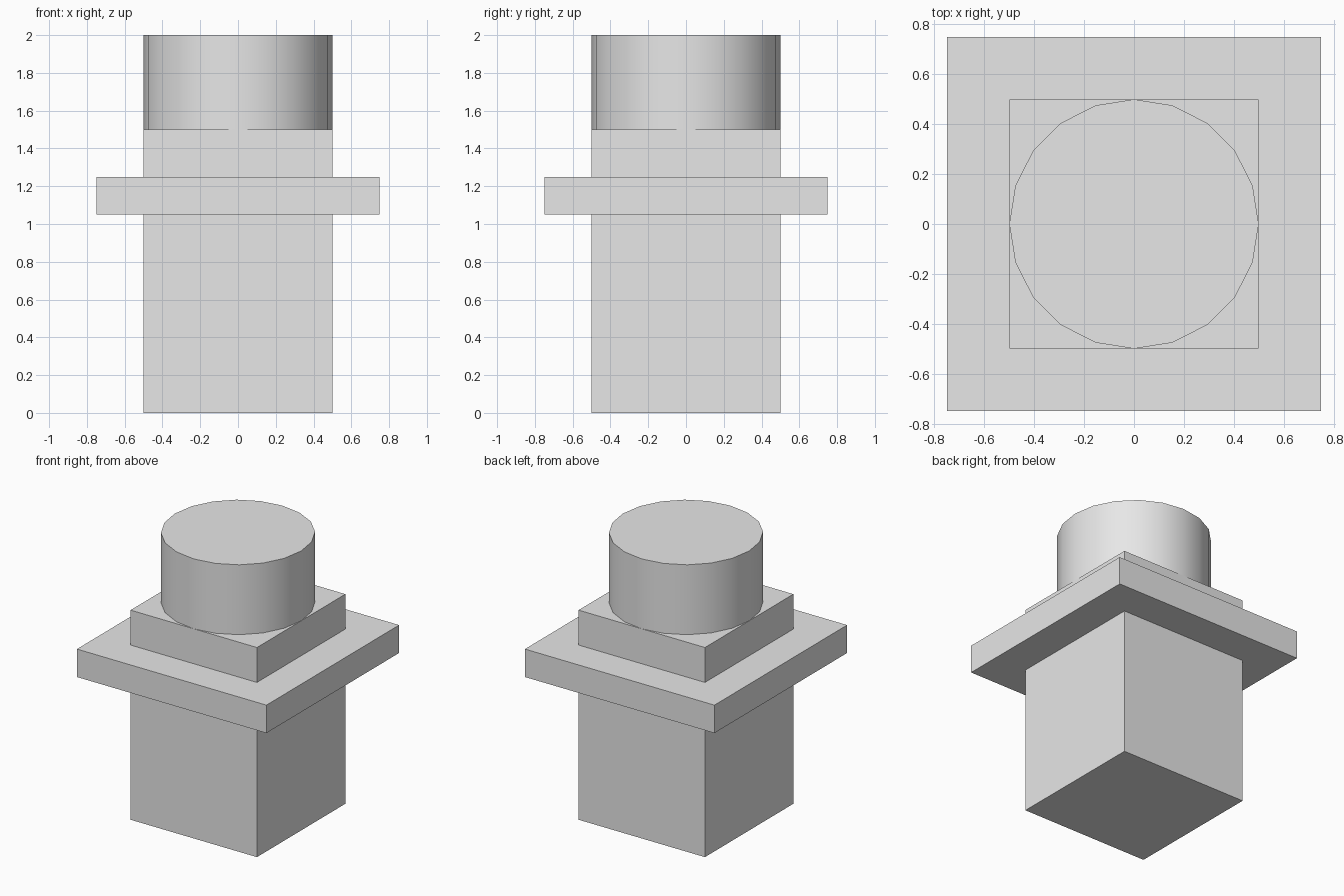
import bpy

cube = bpy.data.objects.get("Cube")
if cube:
    bpy.data.objects.remove(cube, do_unlink=True)

# Single grey material
grey = bpy.data.materials.new("plain_grey")
grey.use_nodes = True
colour = (0.8, 0.8, 0.8, 1.0)
grey.diffuse_color = colour
grey.node_tree.nodes["Principled BSDF"].inputs["Base Color"].default_value = colour


def finish(name):
    obj = bpy.context.object
    obj.name = name
    obj.data.materials.append(grey)
    return obj


def box(name, width, bottom, top):
    """Square block centred on the z axis."""
    bpy.ops.mesh.primitive_cube_add(size=1, location=(0, 0, (bottom + top) / 2))
    obj = finish(name)
    obj.scale = (width, width, top - bottom)
    bpy.ops.object.transform_apply(location=False, rotation=False, scale=True)
    return obj


# Square post and the wider collar around it
box("post", 1.0, 0.0, 1.5)
box("collar", 1.5, 1.05, 1.25)

# Round cap, smooth around the side with sharp rims
bpy.ops.mesh.primitive_cylinder_add(vertices=20, radius=0.5, depth=0.5, location=(0, 0, 1.75))
finish("round_cap")
bpy.ops.object.shade_smooth_by_angle()
